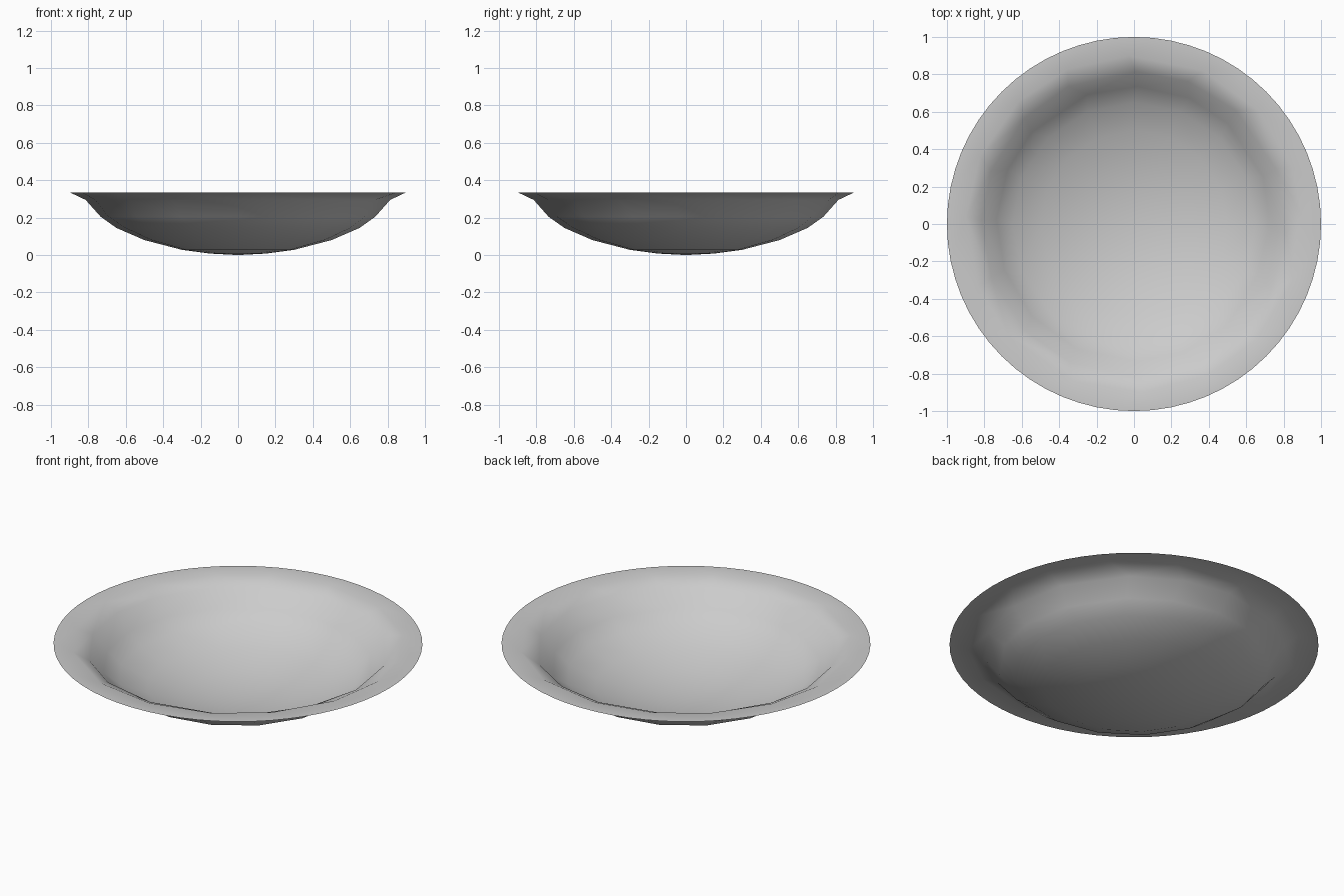
import bpy, bmesh, math, random

cube = bpy.data.objects.get("Cube")
if cube:
    bpy.data.objects.remove(cube)

random.seed(4)
SIDES = 16          # facets around the hollow
RIM_STEPS = 4       # extra rim points per facet
PROFILE = [(0.9, 0.335), (0.815, 0.295), (0.735, 0.205), (0.65, 0.145),
           (0.5, 0.08), (0.3, 0.028), (0.15, 0.008)]

# Plain grey material
grey = bpy.data.materials.new("plain grey")
grey.use_nodes = True
colour = (0.6, 0.6, 0.6, 1)
grey.diffuse_color = colour
grey.node_tree.nodes["Principled BSDF"].inputs["Base Color"].default_value = colour

bm = bmesh.new()


def ring(radius, z, count, wobble=0.0):
    """Circle of vertices, with an optional uneven spacing."""
    verts = []
    for i in range(count):
        a = math.tau * (i + random.uniform(-wobble, wobble)) / count
        verts.append(bm.verts.new((radius * math.cos(a), radius * math.sin(a), z)))
    return verts


# Flat round rim
outer = ring(1, PROFILE[0][1], SIDES * RIM_STEPS)
rings = [ring(r, z, SIDES, 0.15 if r > 0.7 else 0) for r, z in PROFILE]
for i in range(SIDES):
    arc = [outer[(i * RIM_STEPS + k) % len(outer)] for k in range(RIM_STEPS + 1)]
    bm.faces.new(arc + [rings[0][(i + 1) % SIDES], rings[0][i]])

# Curved hollow
for upper, lower in zip(rings, rings[1:]):
    for i in range(SIDES):
        j = (i + 1) % SIDES
        bm.faces.new((upper[i], upper[j], lower[j], lower[i]))

# Closed bottom
base = bm.verts.new((0, 0, 0))
for i in range(SIDES):
    bm.faces.new((rings[-1][i], rings[-1][(i + 1) % SIDES], base))

bmesh.ops.triangulate(bm, faces=bm.faces[:])
mesh = bpy.data.meshes.new("shallow_bowl")
bm.to_mesh(mesh)
bm.free()
mesh.materials.append(grey)

bowl = bpy.data.objects.new("shallow_bowl", mesh)
bpy.context.collection.objects.link(bowl)
bpy.ops.object.select_all(action="DESELECT")
bowl.select_set(True)
bpy.context.view_layer.objects.active = bowl
bpy.ops.object.shade_smooth_by_angle(angle=math.radians(30))
